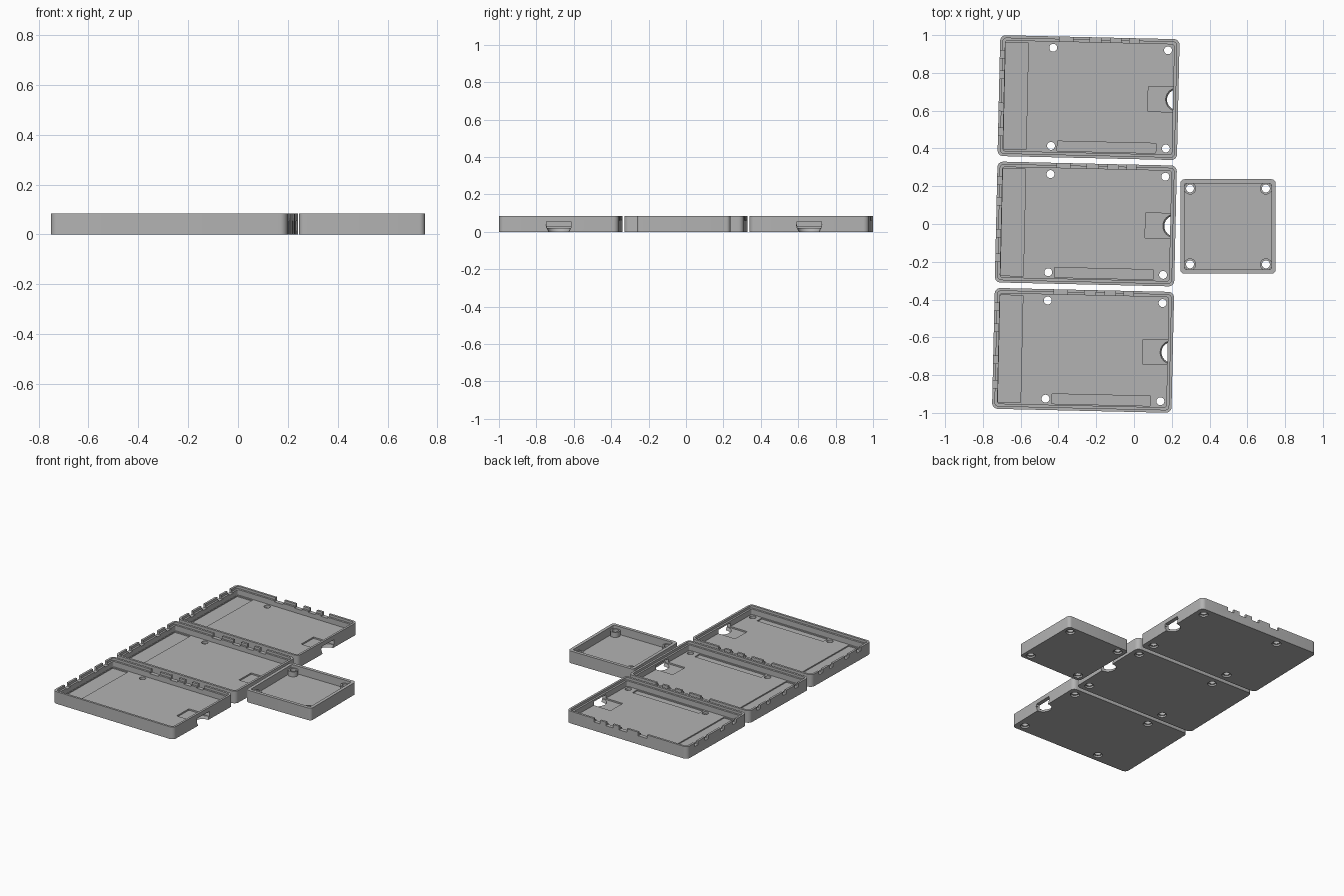
import bpy, bmesh, math
from mathutils import Matrix

if "Cube" in bpy.data.objects:
    bpy.data.objects.remove(bpy.data.objects["Cube"])

HEIGHT, FLOOR = 0.085, 0.03

grey = bpy.data.materials.new("plain grey")
grey.diffuse_color = (0.45, 0.45, 0.45, 1)
grey.use_nodes = True
grey.node_tree.nodes["Principled BSDF"].inputs["Base Color"].default_value = grey.diffuse_color


def solid(name, bottom, top, z0, z1):
    """Loft between two matching outlines and cap both ends."""
    bm = bmesh.new()
    lo = [bm.verts.new((x, y, z0)) for x, y in bottom]
    hi = [bm.verts.new((x, y, z1)) for x, y in top]
    n = len(lo)
    for i in range(n):
        j = (i + 1) % n
        bm.faces.new((lo[i], lo[j], hi[j], hi[i]))
    bm.faces.new(lo[::-1])
    bm.faces.new(hi)
    me = bpy.data.meshes.new(name)
    bm.to_mesh(me)
    bm.free()
    ob = bpy.data.objects.new(name, me)
    bpy.context.collection.objects.link(ob)
    return ob


def rounded_slab(name, w, d, r, z0, z1, seg=6):
    pts = []
    for k, (sx, sy) in enumerate(((1, 1), (-1, 1), (-1, -1), (1, -1))):
        for i in range(seg + 1):
            a = math.pi / 2 * (k + i / seg)
            pts.append((sx * (w / 2 - r) + r * math.cos(a),
                        sy * (d / 2 - r) + r * math.sin(a)))
    return solid(name, pts, pts, z0, z1)


def box(x0, x1, y0, y1, z0, z1):
    pts = [(x0, y0), (x1, y0), (x1, y1), (x0, y1)]
    return solid("cutter", pts, pts, z0, z1)


def cone(x, y, r0, r1, z0, z1, n=24):
    def ring(r):
        return [(x + r * math.cos(2 * math.pi * i / n),
                 y + r * math.sin(2 * math.pi * i / n)) for i in range(n)]
    return solid("cutter", ring(r0), ring(r1), z0, z1)


def combine(ob, tool, operation='DIFFERENCE'):
    """Bake one boolean step and discard the tool."""
    mod = ob.modifiers.new("cut", 'BOOLEAN')
    mod.operation, mod.solver, mod.object = operation, 'EXACT', tool
    dg = bpy.context.evaluated_depsgraph_get()
    me = bpy.data.meshes.new_from_object(ob.evaluated_get(dg))
    ob.modifiers.clear()
    ob.data = me
    bpy.data.objects.remove(tool)


def finish(ob):
    ob.data.materials.clear()
    ob.data.materials.append(grey)
    bpy.ops.object.select_all(action='DESELECT')
    ob.select_set(True)
    bpy.context.view_layer.objects.active = ob
    bpy.ops.object.shade_smooth_by_angle(angle=math.radians(30))


def screw_hole(ob, x, y):
    combine(ob, cone(x, y, 0.021, 0.021, -0.01, 0.2))
    combine(ob, cone(x, y, 0.03, 0.03, -0.01, 0.012))


# Large tray: shell with a stepped rim
W, D = 0.95, 0.64
tray = rounded_slab("large_tray_back", W, D, 0.03, 0, HEIGHT)
combine(tray, rounded_slab("cutter", W - 0.056, D - 0.056, 0.012, FLOOR, 0.2))
combine(tray, rounded_slab("cutter", W - 0.03, D - 0.03, 0.018, 0.068, 0.2))

# Shallow floor pockets: side strip, front strip, square by the finger notch
combine(tray, box(-0.445, -0.325, -0.283, 0.283, 0.022, 0.05))
combine(tray, box(-0.16, 0.362, -0.286, -0.234, 0.022, 0.05))
combine(tray, box(0.315, 0.46, -0.066, 0.066, 0.02, 0.055))

# Finger notch: window through the right wall and half round through the floor
combine(tray, box(0.44, 0.6, -0.066, 0.066, 0.02, 0.055))
combine(tray, cone(W / 2 - 0.005, 0, 0.054, 0.07, -0.002, 0.04))

# Port cut-outs in the back and left rims
for x0, x1 in ((-0.16, -0.09), (0.0, 0.06), (0.11, 0.165), (0.21, 0.26)):
    combine(tray, box(x0, x1, D / 2 - 0.04, D / 2 + 0.05, 0.06, 0.2))
for y0, y1 in ((0.09, 0.13), (-0.08, -0.04), (-0.21, -0.17), (0.2, 0.24)):
    combine(tray, box(-W / 2 - 0.05, -W / 2 + 0.04, y0, y1, 0.06, 0.2))

for hx in (-0.193, 0.415):
    for hy in (-0.26, 0.26):
        screw_hole(tray, hx, hy)
finish(tray)

# Three copies in a slightly turned row
turn = Matrix.Rotation(math.radians(-1.3), 4, 'Z')
for name, k in (("back", 1), ("middle", 0), ("front", -1)):
    ob = tray if k == 1 else tray.copy()
    if k != 1:
        ob.name = "large_tray_" + name
        bpy.context.collection.objects.link(ob)
    ob.matrix_world = Matrix.Translation((-0.255 + 0.0145 * k, 0.669 * k, 0)) @ turn

# Small square tray with corner screw posts
small = rounded_slab("small_tray", 0.505, 0.5, 0.022, 0, HEIGHT)
combine(small, rounded_slab("cutter", 0.46, 0.455, 0.008, FLOOR, 0.2))
for sx in (-1, 1):
    for sy in (-1, 1):
        combine(small, cone(sx * 0.201, sy * 0.201, 0.032, 0.032, 0.02, 0.065), 'UNION')
        screw_hole(small, sx * 0.201, sy * 0.201)
small.location = (0.4975, -0.013, 0)
finish(small)
